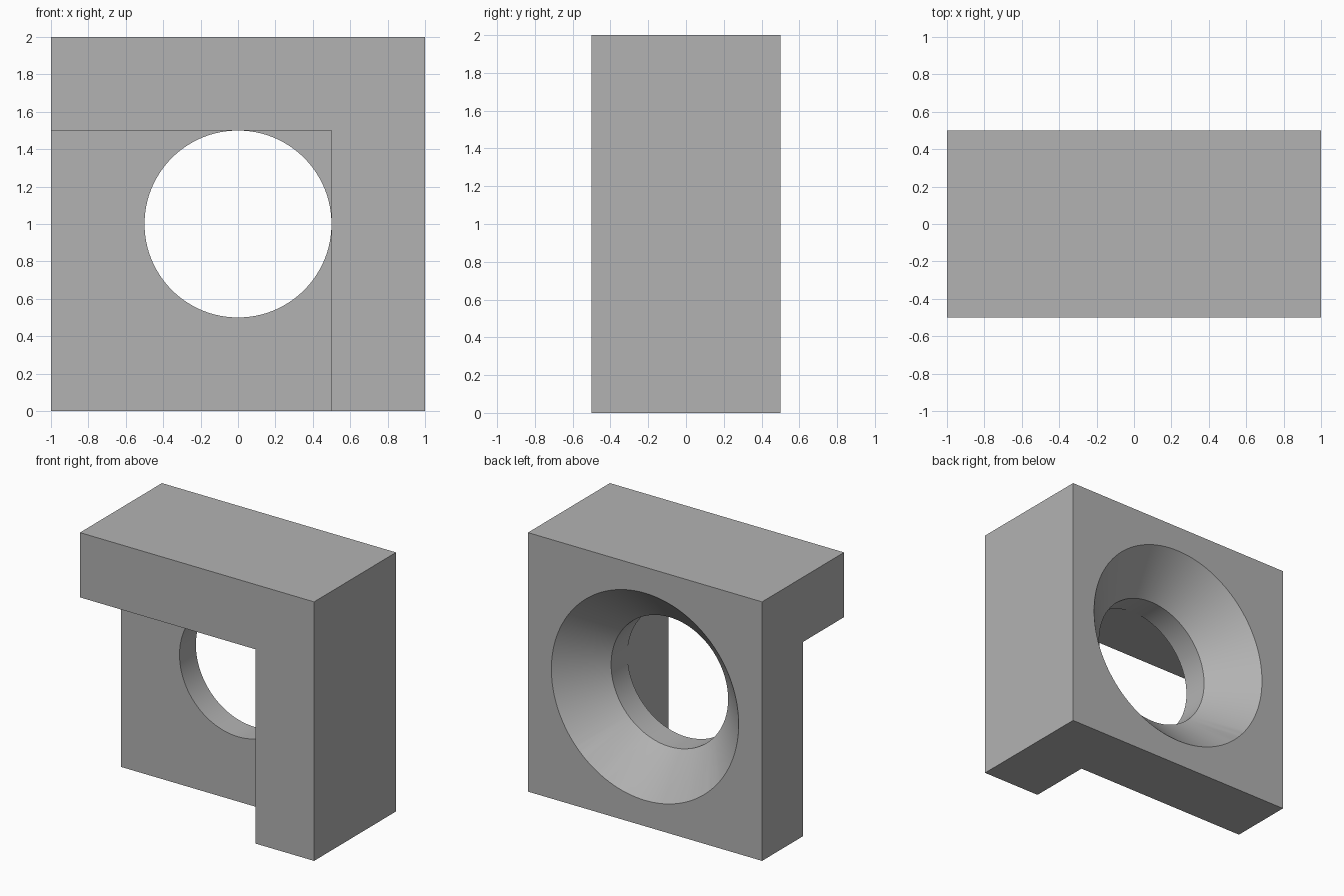
import bpy
import bmesh
from math import radians
from mathutils import Matrix, Vector

cube = bpy.data.objects.get("Cube")
if cube:
    bpy.data.objects.remove(cube, do_unlink=True)

grey = bpy.data.materials.new("plain_grey")
grey.use_nodes = True
colour = (0.448, 0.448, 0.448, 1)
grey.diffuse_color = colour
grey.node_tree.nodes["Principled BSDF"].inputs["Base Color"].default_value = colour


def add_object(name, bm):
    mesh = bpy.data.meshes.new(name)
    bmesh.ops.recalc_face_normals(bm, faces=bm.faces)
    bm.to_mesh(mesh)
    bm.free()
    mesh.materials.append(grey)
    obj = bpy.data.objects.new(name, mesh)
    bpy.context.collection.objects.link(obj)
    return obj


def box(name, low, high):
    low, high = Vector(low), Vector(high)
    bm = bmesh.new()
    bmesh.ops.create_cube(bm, size=1, matrix=Matrix.Translation((low + high) / 2)
                          @ Matrix.Diagonal((*(high - low), 1)))
    return add_object(name, bm)


def revolve(name, profile, height, sides=128):
    """Solid of (radius, y) rings around a line along y."""
    bm = bmesh.new()
    rings = []
    for radius, y in profile:
        turn = Matrix.Translation((0, y, height)) @ Matrix.Rotation(radians(90), 4, "X")
        rings.append(bmesh.ops.create_circle(bm, segments=sides, radius=radius,
                                             matrix=turn)["verts"])
    for a, b in zip(rings, rings[1:]):
        for i in range(sides):
            j = (i + 1) % sides
            bm.faces.new((a[i], a[j], b[j], b[i]))
    bm.faces.new(rings[0])
    bm.faces.new(rings[-1])
    return add_object(name, bm)


def cut(target, cutter):
    mod = target.modifiers.new("cut", "BOOLEAN")
    mod.operation = "DIFFERENCE"
    mod.solver = "EXACT"
    mod.object = cutter
    bpy.context.view_layer.objects.active = target
    bpy.ops.object.modifier_apply(modifier=mod.name)
    bpy.data.objects.remove(cutter, do_unlink=True)


# Solid block
block = box("bracket_block", (-1, -0.5, 0), (1, 0.5, 2))

# Hole through the plate, flared towards the back
cut(block, revolve("hole_cutter", [(0.4998, -0.05), (0.4998, 0.2), (0.8, 0.5), (0.9, 0.6)], 1))

# Front corner notch, leaving a top bar and a side leg
cut(block, box("notch_cutter", (-1.2, -0.7, -0.2), (0.5, 0, 1.5)))

# Smooth round walls, sharp edges
for obj in bpy.context.selected_objects:
    obj.select_set(False)
block.select_set(True)
bpy.context.view_layer.objects.active = block
bpy.ops.object.shade_smooth_by_angle(angle=radians(30))
